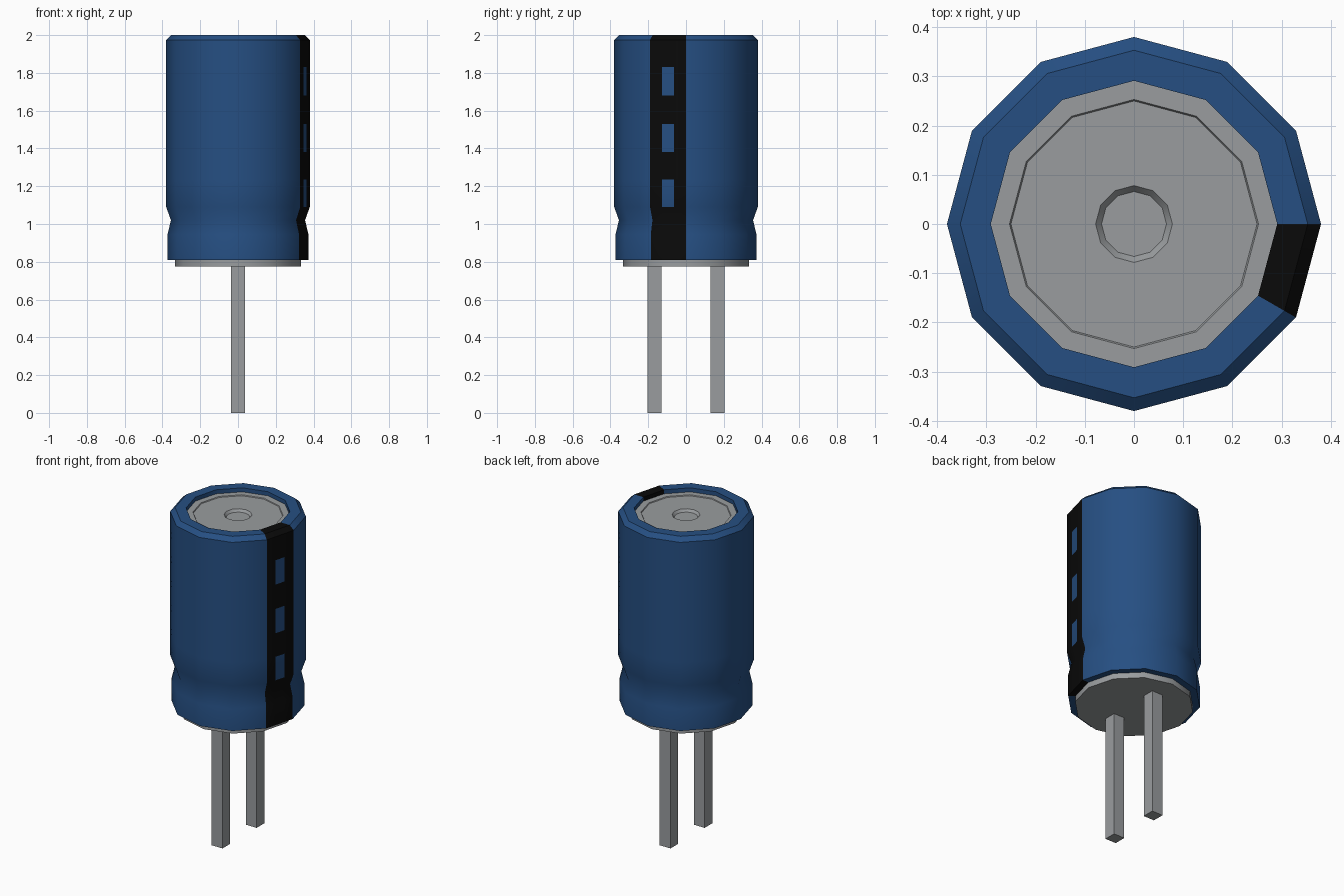
import bpy, bmesh, math
from mathutils import Vector

if "Cube" in bpy.data.objects:
    bpy.data.objects.remove(bpy.data.objects["Cube"])

SIDES = 12


def material(name, rgb):
    m = bpy.data.materials.new(name)
    m.diffuse_color = (*rgb, 1.0)
    m.use_nodes = True
    m.node_tree.nodes["Principled BSDF"].inputs["Base Color"].default_value = m.diffuse_color
    return m


blue = material("sleeve blue", (0.019, 0.078, 0.225))
black = material("stripe black", (0.003, 0.003, 0.003))
grey = material("metal grey", (0.32, 0.335, 0.345))

corners = [Vector((math.cos(math.tau * k / SIDES), math.sin(math.tau * k / SIDES)))
           for k in range(SIDES)]


def lathe(name, profile, columns, mats, cap_start=False, cap_end=False, rule=None):
    """Sweep an (r, z) profile around the column directions."""
    bm = bmesh.new()
    rows = [[bm.verts.new((c.x * r, c.y * r, z)) for c in columns] for r, z in profile]
    n = len(columns)
    for a, b in zip(rows, rows[1:]):
        for i in range(n):
            j = (i + 1) % n
            f = bm.faces.new((a[i], a[j], b[j], b[i]))
            if rule:
                f.material_index = rule(i, f.calc_center_median())
    if cap_start:
        bm.faces.new(rows[0][::-1])
    if cap_end:
        bm.faces.new(rows[-1])
    return finish(name, bm, mats, smooth=True)


def finish(name, bm, mats, smooth=False):
    mesh = bpy.data.meshes.new(name)
    bm.to_mesh(mesh)
    bm.free()
    obj = bpy.data.objects.new(name, mesh)
    bpy.context.collection.objects.link(obj)
    for m in mats:
        mesh.materials.append(m)
    if smooth:
        bpy.ops.object.select_all(action='DESELECT')
        obj.select_set(True)
        bpy.context.view_layer.objects.active = obj
        bpy.ops.object.shade_smooth_by_angle(angle=math.radians(38))
    return obj


# Sleeve: the last side is split in three columns to hold the stripe and its windows
split = [corners[-1].lerp(corners[0], t) for t in (1 / 3, 2 / 3)]
windows = [(1.09, 1.235), (1.38, 1.53), (1.68, 1.83)]


def sleeve_colour(col, centre):
    if col < SIDES - 1:
        return 0
    in_window = any(lo < centre.z < hi for lo, hi in windows)
    outer = Vector(centre.xy).length > 0.34
    return 0 if col == SIDES and in_window and outer else 1


sleeve_profile = [(0.325, 0.81), (0.373, 0.81), (0.373, 0.945), (0.355, 1.02)]
sleeve_profile += [(0.38, z) for pair in windows for z in pair]
sleeve_profile += [(0.38, 1.975), (0.353, 2.0), (0.291, 2.0), (0.291, 1.97)]
lathe("sleeve", sleeve_profile, corners + split, [blue, black], rule=sleeve_colour)

# Metal top with shallow step and centre dimple
lathe("can_top", [(0.291, 1.975), (0.253, 1.975), (0.250, 1.97), (0.078, 1.97),
                  (0.066, 1.955)], corners, [grey], cap_end=True)

# Base plate under the sleeve
lathe("base_plate", [(0.333, 0.775), (0.333, 0.811)], corners, [grey],
      cap_start=True, cap_end=True)

# Two square leads
for name, side in (("front_lead", -1), ("back_lead", 1)):
    bm = bmesh.new()
    bmesh.ops.create_cube(bm, size=1)
    bmesh.ops.scale(bm, vec=(0.074, 0.074, 0.78), verts=bm.verts)
    bmesh.ops.translate(bm, vec=(0, side * 0.166, 0.39), verts=bm.verts)
    finish(name, bm, [grey])
